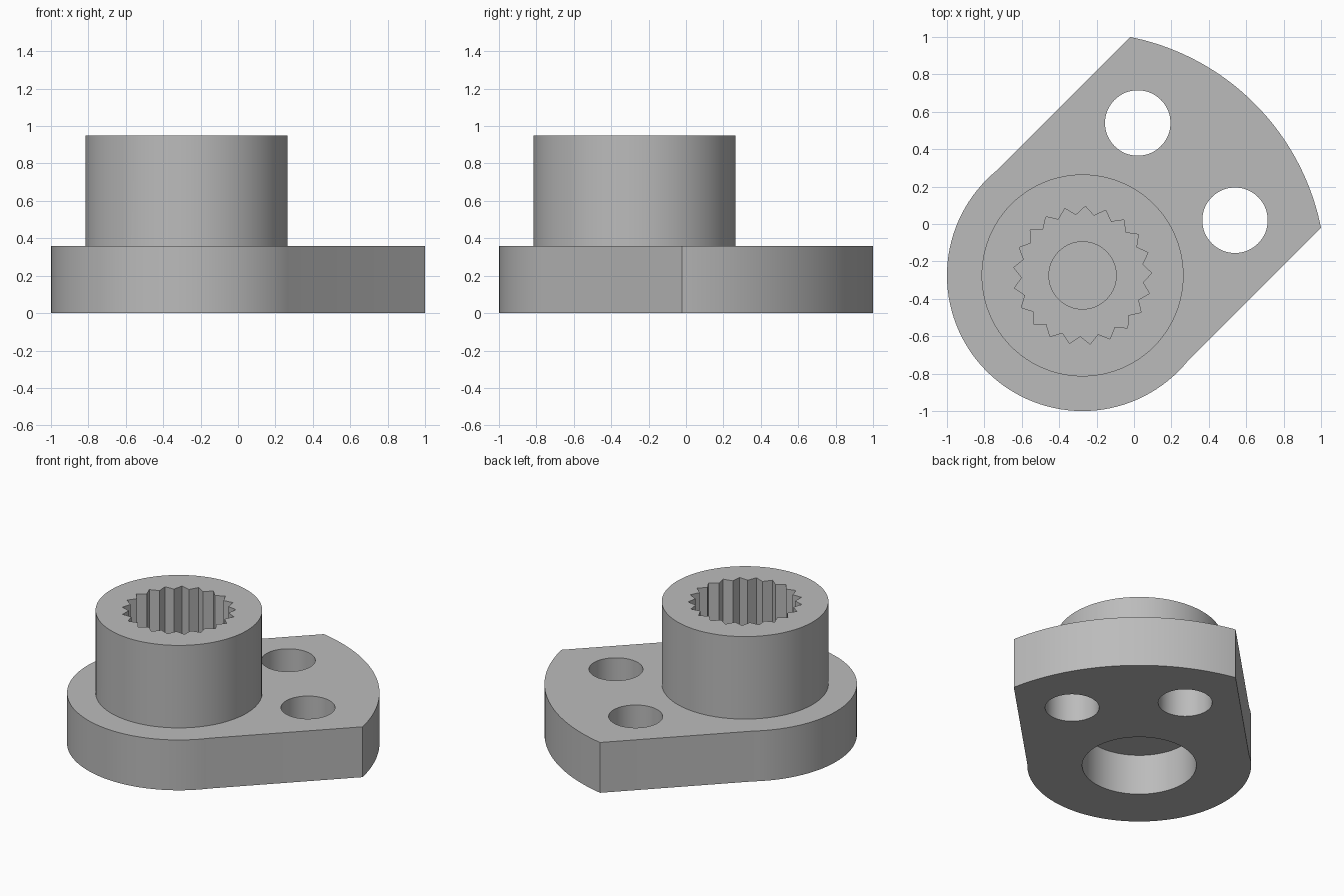
import bpy
import bmesh
from math import cos, sin, radians, tau

cube = bpy.data.objects.get("Cube")
if cube:
    bpy.data.objects.remove(cube, do_unlink=True)

HUB = (-0.275, -0.275)      # shared axis of boss, socket and rounded plate end
PLATE_TOP, TOP = 0.36, 0.95

grey = bpy.data.materials.new("plain grey")
grey.use_nodes = True
colour = (0.50, 0.50, 0.50, 1)
grey.diffuse_color = colour
grey.node_tree.nodes["Principled BSDF"].inputs["Base Color"].default_value = colour


def arc(center, radius, start, end, steps):
    """Points along an arc, angles in degrees, both ends included."""
    angles = [radians(start + (end - start) * i / steps) for i in range(steps + 1)]
    return [(center[0] + radius * cos(a), center[1] + radius * sin(a)) for a in angles]


def circle(center, radius, steps=96):
    return arc(center, radius, 0, 360, steps)[:-1]


def prism(name, outline, z0, z1):
    """Extrude a closed outline from z0 to z1."""
    bm = bmesh.new()
    face = bm.faces.new([bm.verts.new((x, y, z0)) for x, y in outline])
    top = bmesh.ops.extrude_face_region(bm, geom=[face])["geom"]
    bmesh.ops.translate(bm, vec=(0, 0, z1 - z0),
                        verts=[v for v in top if isinstance(v, bmesh.types.BMVert)])
    bmesh.ops.recalc_face_normals(bm, faces=bm.faces)
    mesh = bpy.data.meshes.new(name)
    bm.to_mesh(mesh)
    bm.free()
    mesh.materials.append(grey)
    obj = bpy.data.objects.new(name, mesh)
    bpy.context.collection.objects.link(obj)
    return obj


def combine(body, tool, operation):
    """Apply a boolean and discard the tool."""
    mod = body.modifiers.new(tool.name, 'BOOLEAN')
    mod.operation, mod.solver, mod.object = operation, 'EXACT', tool
    bpy.context.view_layer.objects.active = body
    bpy.ops.object.modifier_apply(modifier=mod.name)
    bpy.data.objects.remove(tool, do_unlink=True)


# Plate: round end, two straight sides, wide curved end
outline = arc(HUB, 0.725, 129, 321, 64) + arc(HUB, 1.3, 11.3, 78.7, 40)
body = prism("flanged_hub", outline, 0, PLATE_TOP)

# Raised boss
combine(body, prism("boss", circle(HUB, 0.54), PLATE_TOP - 0.03, TOP), 'UNION')

# Two mounting holes
for center in ((0.02, 0.54), (0.54, 0.02)):
    combine(body, prism("mounting_hole", circle(center, 0.175, 64), -0.1, 0.5), 'DIFFERENCE')

# Toothed socket in the boss
TEETH = 21
spline = []
for i in range(TEETH * 2):
    a = radians(87.7) + tau * i / (TEETH * 2)
    r = 0.325 if i % 2 else 0.37
    spline.append((HUB[0] + r * cos(a), HUB[1] + r * sin(a)))
combine(body, prism("toothed_socket", spline, 0.5, TOP + 0.1), 'DIFFERENCE')

# Blind pilot hole in the socket floor, and the recess underneath
combine(body, prism("pilot_hole", circle(HUB, 0.18, 64), 0.4, 0.6), 'DIFFERENCE')
combine(body, prism("bottom_recess", circle(HUB, 0.37), -0.1, 0.29), 'DIFFERENCE')

bpy.ops.object.select_all(action='DESELECT')
body.select_set(True)
bpy.context.view_layer.objects.active = body
bpy.ops.object.shade_smooth_by_angle(angle=radians(20))
